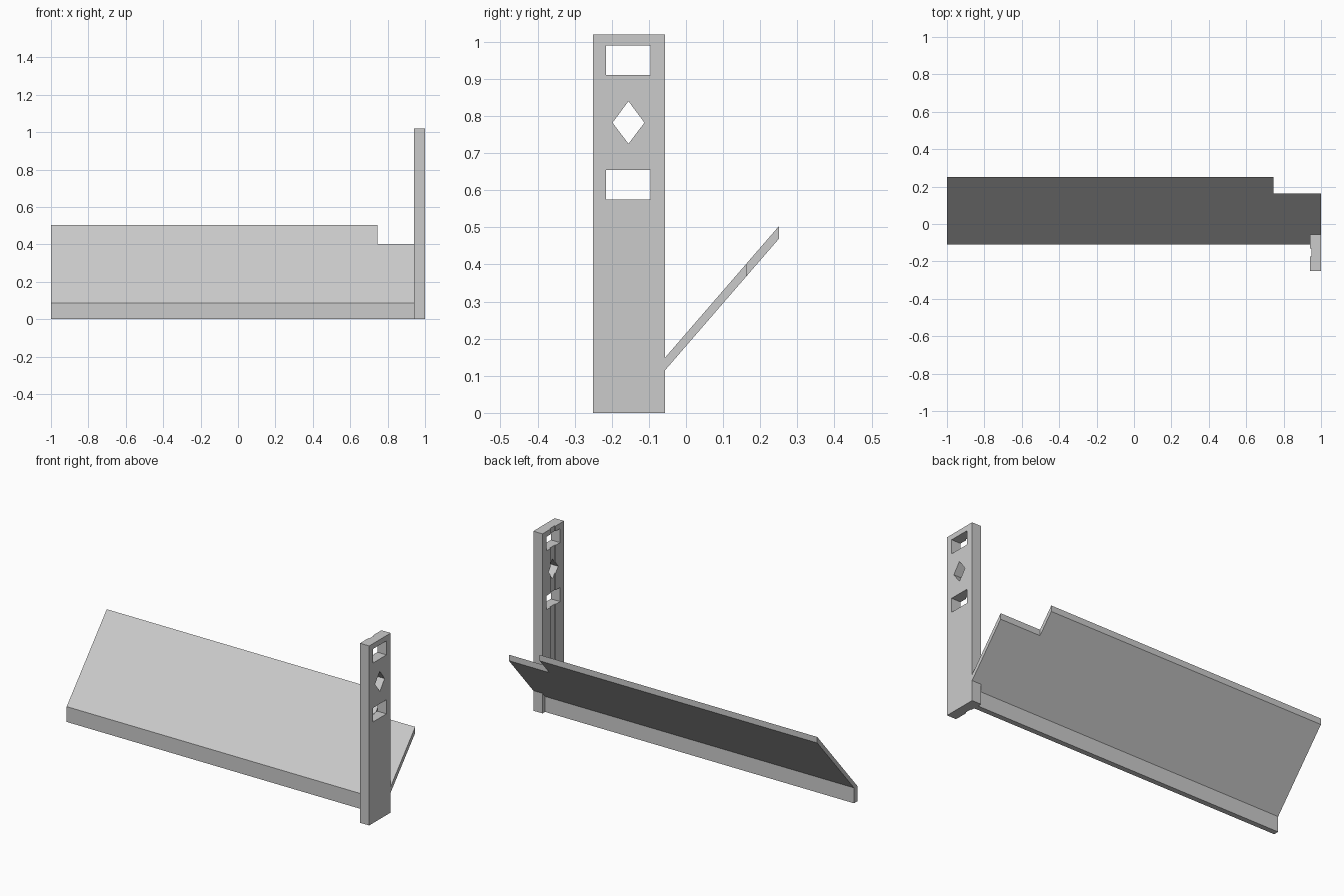
import bpy
import bmesh
from mathutils import Vector

if "Cube" in bpy.data.objects:
    bpy.data.objects.remove(bpy.data.objects["Cube"])

grey = bpy.data.materials.new("light_grey")
grey.diffuse_color = (0.6, 0.6, 0.6, 1)
grey.use_nodes = True
grey.node_tree.nodes["Principled BSDF"].inputs["Base Color"].default_value = grey.diffuse_color


def prism(name, points, offset):
    """Extrude a flat outline of 3D points along an offset."""
    bm = bmesh.new()
    face = bm.faces.new([bm.verts.new(p) for p in points])
    result = bmesh.ops.extrude_face_region(bm, geom=[face])
    verts = [g for g in result["geom"] if isinstance(g, bmesh.types.BMVert)]
    bmesh.ops.translate(bm, verts=verts, vec=Vector(offset))
    bmesh.ops.recalc_face_normals(bm, faces=bm.faces)
    mesh = bpy.data.meshes.new(name)
    bm.to_mesh(mesh)
    bm.free()
    mesh.materials.append(grey)
    obj = bpy.data.objects.new(name, mesh)
    bpy.context.collection.objects.link(obj)
    return obj


FRONT, BACK, POST_BACK = -0.11, 0.25, -0.057
POST_LEFT, NOTCH_X, NOTCH_Y = 0.942, 0.745, 0.163
THICK = 0.034


def top_z(y):
    """Height of the sloping board's upper face."""
    return 0.087 + (y - FRONT) * 1.155


# Sloping board, stepped round the post and notched at the back corner
outline = [(-1, FRONT), (POST_LEFT, FRONT), (POST_LEFT, POST_BACK), (1, POST_BACK),
           (1, NOTCH_Y), (NOTCH_X, NOTCH_Y), (NOTCH_X, BACK), (-1, BACK)]
prism("sloping_board", [(x, y, top_z(y)) for x, y in outline], (0, 0, -THICK))

# Upright lip under the front edge
LIP_BACK = -0.08
prism("front_lip", [(-1, FRONT, 0), (-1, LIP_BACK, 0),
                    (-1, LIP_BACK, top_z(LIP_BACK) - THICK), (-1, LIP_BACK, top_z(LIP_BACK) - 0.001),
                    (-1, FRONT, top_z(FRONT) - 0.001)], (POST_LEFT + 1, 0, 0))

# Post with a shallow groove down its inner face
GROOVE = POST_LEFT + 0.006
post = prism("post", [(POST_LEFT, -0.25, 0), (1, -0.25, 0), (1, POST_BACK, 0),
                      (POST_LEFT, POST_BACK, 0), (POST_LEFT, -0.13, 0), (GROOVE, -0.13, 0),
                      (GROOVE, -0.175, 0), (POST_LEFT, -0.175, 0)], (0, 0, 1.02))


# Openings through the post: two rectangles and a diamond
def rectangle(z0, z1):
    return [(-0.215, z0), (-0.095, z0), (-0.095, z1), (-0.215, z1)]


diamond = [(-0.155, 0.725), (-0.112, 0.782), (-0.155, 0.84), (-0.198, 0.782)]
for i, shape in enumerate([rectangle(0.91, 0.99), diamond, rectangle(0.575, 0.655)]):
    cutter = prism(f"opening_cutter_{i}", [(0.85, y, z) for y, z in shape], (0.25, 0, 0))
    cutter.hide_render = True
    cutter.hide_viewport = True
    cut = post.modifiers.new(f"opening_{i}", 'BOOLEAN')
    cut.operation = 'DIFFERENCE'
    cut.solver = 'EXACT'
    cut.object = cutter
